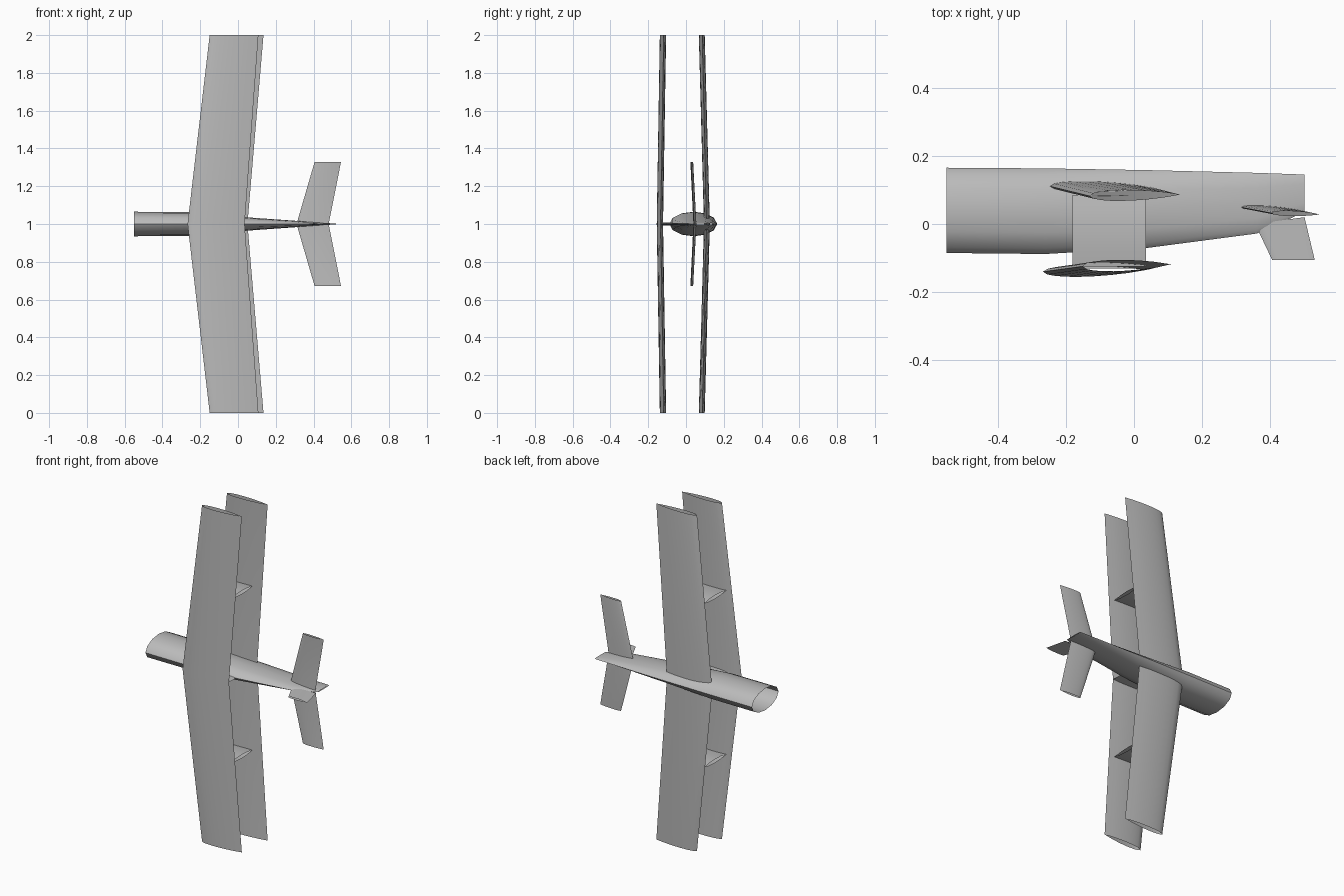
import bpy, bmesh, math
from mathutils import Vector

cube = bpy.data.objects.get("Cube")
if cube:
    bpy.data.objects.remove(cube, do_unlink=True)

grey = bpy.data.materials.new("plain grey")
grey.use_nodes = True
grey.diffuse_color = (0.5, 0.5, 0.5, 1)
grey.node_tree.nodes["Principled BSDF"].inputs["Base Color"].default_value = (0.5, 0.5, 0.5, 1)


def loft(name, rings, angle=40):
    """Skin a row of closed rings into an open-ended shell."""
    bm = bmesh.new()
    rows = [[bm.verts.new(p) for p in ring] for ring in rings]
    for a, b in zip(rows, rows[1:]):
        n = len(a)
        for i in range(n):
            j = (i + 1) % n
            bm.faces.new((a[i], a[j], b[j], b[i]))
    bmesh.ops.recalc_face_normals(bm, faces=bm.faces)
    mesh = bpy.data.meshes.new(name)
    bm.to_mesh(mesh)
    bm.free()
    mesh.materials.append(grey)
    obj = bpy.data.objects.new(name, mesh)
    bpy.context.collection.objects.link(obj)
    bpy.ops.object.select_all(action="DESELECT")
    obj.select_set(True)
    bpy.context.view_layer.objects.active = obj
    bpy.ops.object.shade_smooth_by_angle(angle=math.radians(angle))
    return obj


def airfoil(lead, trail, thick, normal, steps=8):
    """Teardrop ring between a leading and a trailing point."""
    lead, trail, normal = Vector(lead), Vector(trail), Vector(normal)
    upper, lower = [], []
    for i in range(steps + 1):
        t = (i / steps) ** 1.5
        half = thick * 1.3 * math.sqrt(t) * (1 - t) ** 0.9
        mid = lead.lerp(trail, t)
        upper.append(mid + normal * half)
        lower.append(mid - normal * half)
    return upper + lower[-2:0:-1]


# Fuselage: tapered tube, open at the nose
# stations: x, top y, belly y, half width
stations = [(-0.55, -0.085, 0.165, 0.065), (-0.26, -0.088, 0.163, 0.063),
            (0.04, -0.07, 0.158, 0.036), (0.36, -0.028, 0.15, 0.013),
            (0.5, 0.035, 0.145, 0.003)]
fuselage = []
for x, top, belly, half in stations:
    mid, rad = (top + belly) / 2, (belly - top) / 2
    fuselage.append([(x, mid + rad * math.cos(k * math.tau / 12),
                      1 + half * math.sin(k * math.tau / 12)) for k in range(12)])
loft("fuselage", fuselage)


def span(name, root, tip, reach, thick):
    """Both swept halves of a wing, each given as (lead x, y, trail x, y)."""
    rings = []
    for s in (-1, 0, 1):
        lx, ly, tx, ty = tip if s else root
        z = 1 + s * reach
        rings.append(airfoil((lx, ly, z), (tx, ty, z), thick, (0, 1, 0)))
    loft(name, rings)


# Wings and tailplane
span("upper_wing", (-0.267, -0.14, 0.035, -0.135), (-0.15, -0.124, 0.108, -0.118), 1, 0.032)
span("lower_wing", (-0.252, 0.112, 0.05, 0.108), (-0.13, 0.082, 0.135, 0.086), 1, 0.03)
span("tailplane", (0.31, 0.05, 0.48, 0.042), (0.405, 0.032, 0.545, 0.028), 0.327, 0.014)

# Tail fin
loft("tail_fin", [airfoil((0.355, 0, 1), (0.5, 0.02, 1), 0.01, (0, 0, 1)),
                  airfoil((0.405, -0.105, 1), (0.53, -0.105, 1), 0.01, (0, 0, 1))])

# Wing struts: thin lens-shaped sleeves, open at front and rear
for side, name in ((-1, "lower"), (1, "upper")):
    z = 1 + side * 0.488
    lens = [(-0.125, 0), (-0.07, 0.008), (-0.01, 0.011), (0.04, 0.008), (0.085, 0)]
    loop = lens + [(y, -h) for y, h in lens[-2:0:-1]]
    loft(name + "_strut", [[(x, y, z + h) for y, h in loop] for x in (-0.18, 0.035)], 20)

# Centre pylon joining the fuselage and the upper wing
loft("centre_pylon", [airfoil((-0.18, y, 1), (0.035, y, 1), 0.016, (0, 0, 1))
                      for y in (-0.13, -0.06)])
